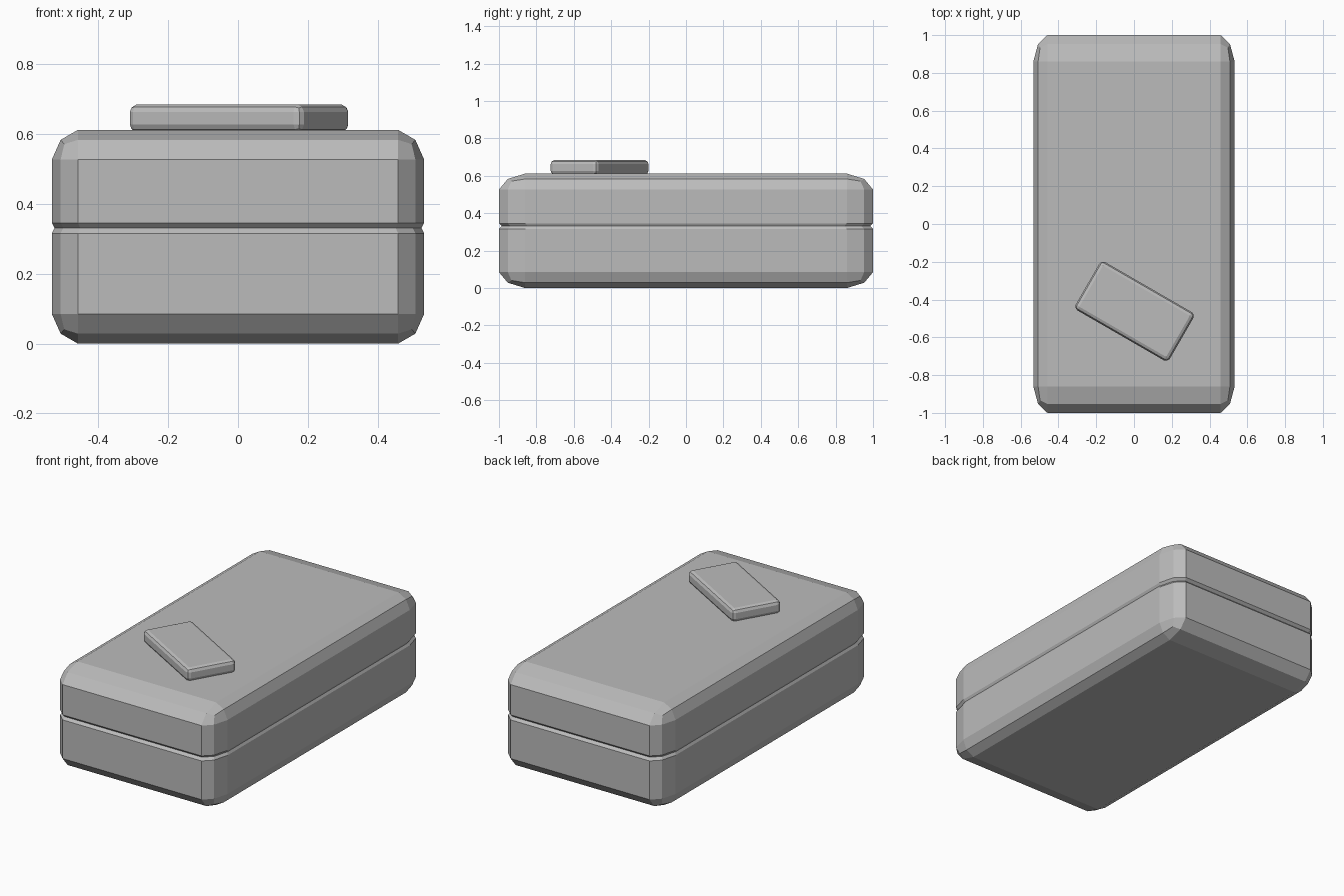
import bpy, bmesh, math
from mathutils import Matrix, Vector

if "Cube" in bpy.data.objects:
    bpy.data.objects.remove(bpy.data.objects["Cube"], do_unlink=True)

grey = bpy.data.materials.new("plain_grey")
grey.use_nodes = True
colour = (0.5, 0.5, 0.5, 1)
grey.diffuse_color = colour
grey.node_tree.nodes["Principled BSDF"].inputs["Base Color"].default_value = colour


def rounded_box(size, bevel, profile=0.44):
    """Box centred on the origin with every edge rounded in two facets."""
    bm = bmesh.new()
    bmesh.ops.create_cube(bm, size=1)
    bmesh.ops.scale(bm, vec=size, verts=bm.verts)
    bmesh.ops.bevel(bm, geom=bm.edges[:], offset=bevel, segments=2,
                    profile=profile, affect='EDGES', clamp_overlap=True)
    return bm


def finish(bm, name):
    bmesh.ops.recalc_face_normals(bm, faces=bm.faces)
    mesh = bpy.data.meshes.new(name)
    bm.to_mesh(mesh)
    bm.free()
    mesh.materials.append(grey)
    obj = bpy.data.objects.new(name, mesh)
    bpy.context.collection.objects.link(obj)
    return obj


# Case body: evenly rounded box, then stretched so the rounding differs per axis
width, depth, height = 1.066, 2.0, 0.612
stretch = Vector((0.533, 1.0, 0.607))
bm = rounded_box((width / stretch.x, depth / stretch.y, height / stretch.z), 0.14)
bmesh.ops.scale(bm, vec=stretch, verts=bm.verts)
bmesh.ops.translate(bm, vec=(0, 0, height / 2), verts=bm.verts)

# Seam groove around the sides, between lid and base
seam, half = 0.331, 0.015
for z in (seam - half, seam, seam + half):
    bmesh.ops.bisect_plane(bm, geom=bm.verts[:] + bm.edges[:] + bm.faces[:],
                           plane_co=(0, 0, z), plane_no=(0, 0, 1))
for v in bm.verts:
    if abs(v.co.z - seam) < 0.001:
        v.co.x *= 0.985
        v.co.y *= 0.985
finish(bm, "case_body")

# Slanted plate on the lid
bm = rounded_box((0.575, 0.295, 0.08), 0.022)
bmesh.ops.transform(bm, verts=bm.verts, matrix=Matrix.Translation((0.003, -0.462, 0.645))
                    @ Matrix.Rotation(math.radians(-30), 4, 'Z'))
finish(bm, "lid_plate")
